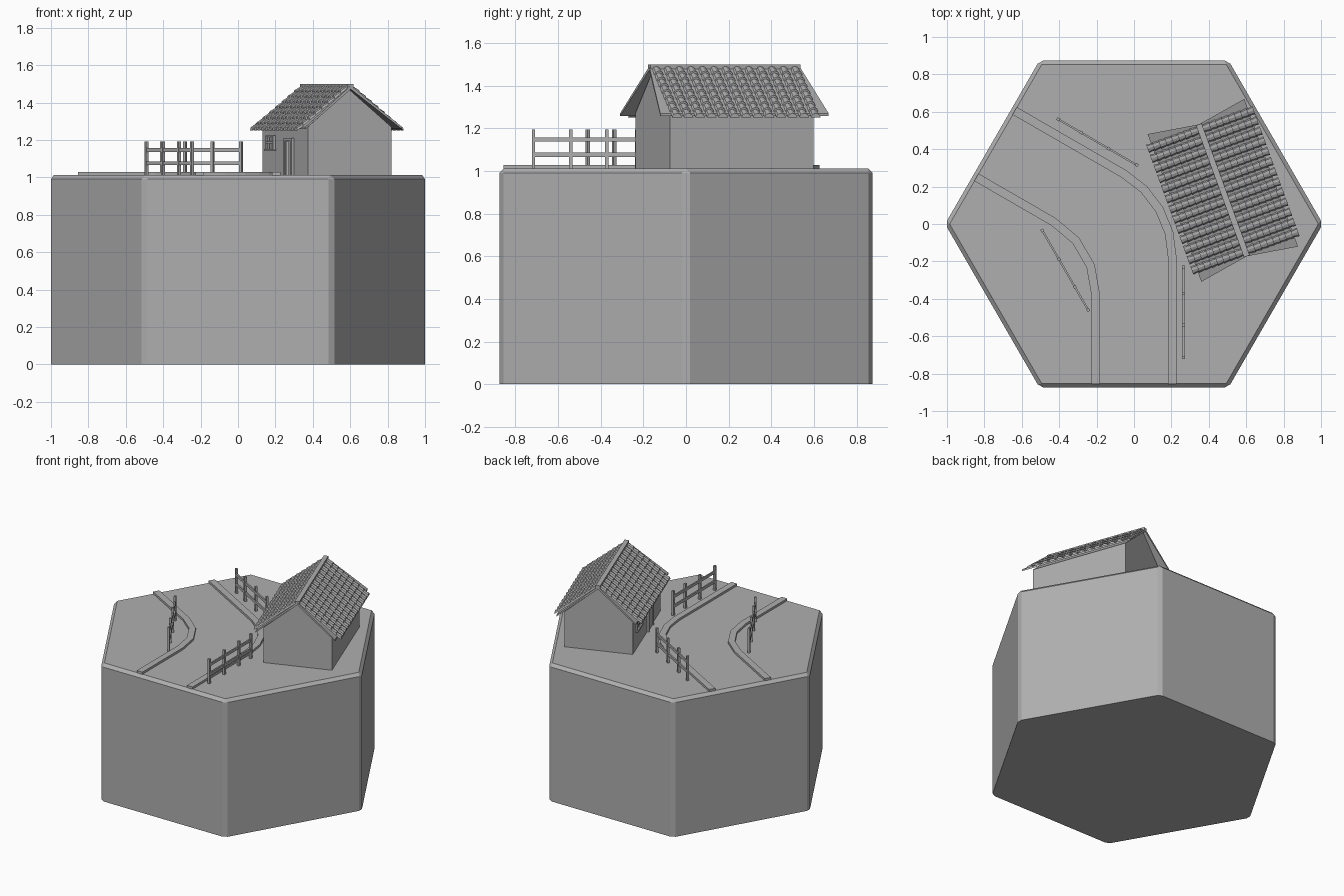
import bpy, bmesh
from math import sin, cos, pi, radians
from mathutils import Vector, Matrix

if "Cube" in bpy.data.objects:
    bpy.data.objects.remove(bpy.data.objects["Cube"])

TOP = 1.012
HOUSE = Matrix.Translation((0.475, 0.18, 0)) @ Matrix.Rotation(radians(20), 4, 'Z')
GREY = bpy.data.materials.new("dark_grey")
GREY.diffuse_color = (0.43, 0.43, 0.43, 1)
GREY.use_nodes = True
GREY.node_tree.nodes["Principled BSDF"].inputs["Base Color"].default_value = GREY.diffuse_color


def finish(name, bm, matrix=None):
    if matrix:
        bm.transform(matrix)
    bmesh.ops.recalc_face_normals(bm, faces=bm.faces[:])
    me = bpy.data.meshes.new(name)
    bm.to_mesh(me)
    bm.free()
    me.materials.append(GREY)
    ob = bpy.data.objects.new(name, me)
    bpy.context.collection.objects.link(ob)
    return ob


def box(bm, lo, hi, m=Matrix()):
    lo, hi = Vector(lo), Vector(hi)
    size = Matrix.Diagonal((*(hi - lo), 1))
    bmesh.ops.create_cube(bm, size=1, matrix=m @ Matrix.Translation((lo + hi) / 2) @ size)


def loft(bm, rings):
    # joins equal-length closed rings into a solid
    vs = [[bm.verts.new(p) for p in r] for r in rings]
    n = len(vs[0])
    for a, b in zip(vs, vs[1:]):
        for i in range(n):
            j = (i + 1) % n
            bm.faces.new((a[i], a[j], b[j], b[i]))
    bm.faces.new(vs[0][::-1])
    bm.faces.new(vs[-1])


# hexagonal ground block, chamfered on the sides and the top rim
bm = bmesh.new()
loft(bm, [[(1.01 * cos(k * pi / 3), 1.01 * sin(k * pi / 3), z) for k in range(6)]
          for z in (0, TOP)])
edges = [e for e in bm.edges if max(v.co.z for v in e.verts) > 0.5]
bmesh.ops.bevel(bm, geom=edges, offset=0.021, segments=1, affect='EDGES', profile=0.5)
finish("ground_block", bm)

# raised borders along both sides of the bending path
D, N = Vector((-0.866, 0.5)), Vector((0.5, 0.866))


def border(name, offset, tangent, segments):
    corner = Vector((offset, offset * 0.5774))
    radius = tangent * 1.732
    c = corner - Vector((radius, tangent))
    normals = [Vector((cos(t), sin(t)))
               for t in (radians(60) * i / segments for i in range(segments + 1))]
    path = [(Vector((offset, -0.855)), Vector((1, 0)))]
    path += [(c + radius * n, n) for n in normals]
    path += [(D * 0.855 + N * offset, N)]
    w = 0.023
    rings = []
    for p, n in path:
        l, r = p - n * w, p + n * w
        rings.append([(*l, TOP - 0.01), (*r, TOP - 0.01), (*r, 1.028), (*l, 1.028)])
    bm = bmesh.new()
    loft(bm, rings)
    finish(name, bm)


border("path_border_outer", 0.205, 0.30, 4)
border("path_border_inner", -0.205, 0.26, 3)


# fences: four posts and two rails
def fence(name, start, end):
    s, e = Vector((*start, 0)), Vector((*end, 0))
    d = e - s
    length = d.length
    m = Matrix.Translation(s) @ Matrix.Rotation(Vector((1, 0)).angle_signed(d.xy) * -1, 4, 'Z')
    bm = bmesh.new()
    for f in (0, 0.36, 0.71, 1):
        x = f * length
        box(bm, (x - 0.008, -0.008, TOP - 0.01), (x + 0.008, 0.008, 1.193), m)
    for z in (1.066, 1.137):
        box(bm, (0, -0.005, z), (length, 0.005, z + 0.02), m)
    finish(name, bm)


fence("fence_right", (0.265, -0.715), (0.265, -0.23))
fence("fence_left", (-0.49, -0.035), (-0.245, -0.46))
fence("fence_back", (0.015, 0.315), (-0.405, 0.56))

# house walls with gables
bm = bmesh.new()
gable = [(-0.237, TOP - 0.01), (0.237, TOP - 0.01), (0.237, 1.27), (0, 1.468), (-0.237, 1.27)]
loft(bm, [[(x, y, z) for x, z in gable] for y in (-0.358, 0.358)])
finish("house_walls", bm, HOUSE)

# roof sheet: shorter at the ridge than at the eaves
bm = bmesh.new()
SLOPE = 0.8
RIDGE = 1.49


def roof_ring(y_sign):
    pts = [(-0.275, 0), (0, 0), (0.275, 0), (0.275, -0.012), (0, -0.018), (-0.275, -0.012)]
    return [(x, y_sign * (0.375 + 0.045 * abs(x) / 0.275), RIDGE - SLOPE * abs(x) + dz)
            for x, dz in pts]


loft(bm, [roof_ring(-1), roof_ring(1)])
finish("roof_sheet", bm, HOUSE)

# ridge strip
bm = bmesh.new()
box(bm, (-0.016, -0.375, RIDGE - 0.015), (0.016, 0.375, 1.499))
finish("roof_ridge", bm, HOUSE)

# overlapping barrel tiles on both slopes
COLS, ROWS = 13, 8
pitch = 0.75 / COLS
bm = bmesh.new()
for side in (-1, 1):
    for c in range(COLS):
        yc = -0.375 + pitch * (c + 0.5)
        for r in range(ROWS):
            x0 = 0.015 + r * 0.285 / ROWS
            x1 = x0 + 0.285 / ROWS + 0.004
            rings = []
            for x, rad, lift in ((x0, 0.019, -0.002), (min(x1, 0.302), 0.024, 0.003)):
                base = RIDGE - SLOPE * x + lift
                rings.append([(side * x, yc + rad * cos(k * pi / 4),
                               base + 0.8 * rad * sin(k * pi / 4)) for k in range(5)])
            loft(bm, rings)
finish("roof_tiles", bm, HOUSE)

# door with frame on the left wall
W = -0.237
bm = bmesh.new()
box(bm, (W - 0.006, -0.125, TOP - 0.01), (W + 0.01, -0.025, 1.195))
for y in (-0.14, -0.025):
    box(bm, (W - 0.014, y, TOP - 0.01), (W + 0.01, y + 0.015, 1.195))
box(bm, (W - 0.014, -0.14, 1.195), (W + 0.01, -0.01, 1.21))
finish("door", bm, HOUSE)

# window with frame, glazing bars and sill
bm = bmesh.new()
box(bm, (W - 0.004, 0.165, 1.15), (W + 0.01, 0.265, 1.22))
for y in (0.155, 0.21, 0.265):
    box(bm, (W - 0.012, y, 1.15), (W + 0.01, y + 0.011, 1.22))
for z in (1.182, 1.215):
    box(bm, (W - 0.012, 0.155, z), (W + 0.01, 0.276, z + 0.01))
box(bm, (W - 0.018, 0.145, 1.143), (W + 0.01, 0.285, 1.153))
finish("window", bm, HOUSE)
